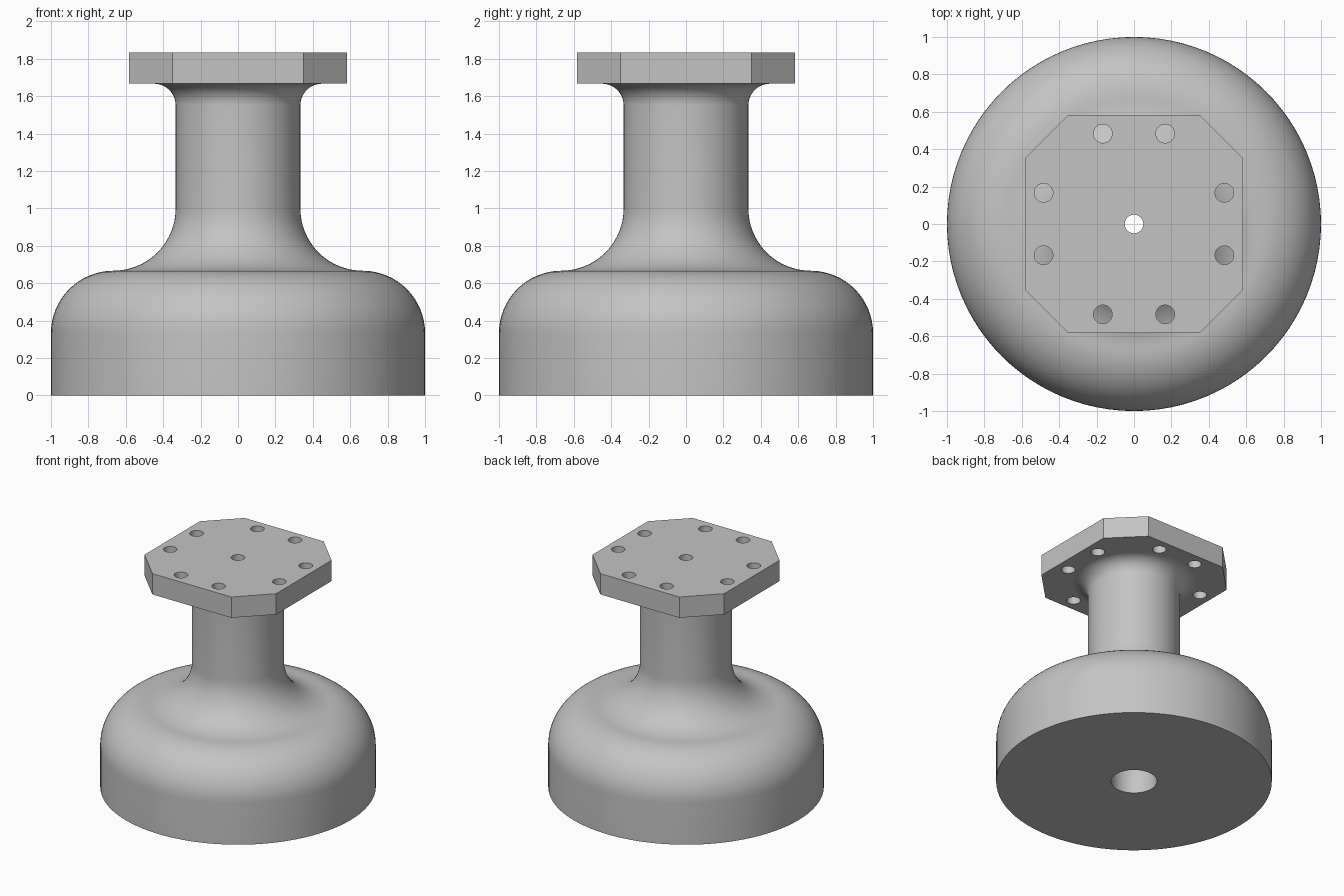
import bpy, bmesh
from math import sin, cos, pi, radians
from mathutils import Matrix, Vector

cube = bpy.data.objects.get("Cube")
if cube:
    bpy.data.objects.remove(cube, do_unlink=True)

U = 1 / 6  # design unit: the base radius is six units

grey = bpy.data.materials.new("plain grey")
grey.use_nodes = True
GREY = (0.55, 0.55, 0.55, 1)
grey.diffuse_color = GREY
grey.node_tree.nodes["Principled BSDF"].inputs["Base Color"].default_value = GREY


def make_object(name, bm):
    bmesh.ops.recalc_face_normals(bm, faces=bm.faces)
    mesh = bpy.data.meshes.new(name)
    bm.to_mesh(mesh)
    bm.free()
    mesh.materials.append(grey)
    obj = bpy.data.objects.new(name, mesh)
    bpy.context.collection.objects.link(obj)
    return obj


def smooth(obj):
    bpy.ops.object.select_all(action='DESELECT')
    obj.select_set(True)
    bpy.context.view_layer.objects.active = obj
    bpy.ops.object.shade_smooth_by_angle(angle=radians(30))


def arc(cx, cz, r, start, end, steps=16):
    angles = [radians(start + (end - start) * i / steps) for i in range(steps + 1)]
    return [(cx + r * cos(a), cz + r * sin(a)) for a in angles]


# Revolved body: rounded base, fillet, stem, small fillet under the plate, bore
BORE, TOP = 1, 10
profile = [(BORE, 0), (6, 0)]
profile += arc(4, 2, 2, 0, 90)
profile += arc(4, 6, 2, 270, 180)[1:]
profile += arc(2.7, 9.3, 0.7, 180, 90)
profile += [(BORE, TOP)]

bm = bmesh.new()
verts = [bm.verts.new((r * U, 0, z * U)) for r, z in profile]
edges = [bm.edges.new((a, b)) for a, b in zip(verts, verts[1:])]
edges.append(bm.edges.new((verts[-1], verts[0])))
bmesh.ops.spin(bm, geom=verts + edges, cent=(0, 0, 0), axis=(0, 0, 1),
               angle=2 * pi, steps=96, use_merge=True)
bmesh.ops.remove_doubles(bm, verts=bm.verts, dist=1e-5)
body = make_object("base_and_stem", bm)

# Square plate with chamfered corners
HALF, FLAT = 3.5, 2.1
bm = bmesh.new()
corners = []
for i in range(4):
    turn = Matrix.Rotation(i * pi / 2, 3, 'Z')
    for x, y in ((HALF, -FLAT), (HALF, FLAT)):
        corners.append(bm.verts.new(turn @ Vector((x, y, TOP)) * U))
face = bm.faces.new(corners)
grown = bmesh.ops.extrude_face_region(bm, geom=[face], use_keep_orig=True)
bmesh.ops.translate(bm, vec=(0, 0, U),
                    verts=[v for v in grown["geom"] if isinstance(v, bmesh.types.BMVert)])
plate = make_object("mounting_plate", bm)

# Centre hole and eight bolt holes
HOLE = 0.3
spots = [(0, 0)]
for s in (-1, 1):
    for t in (-1, 1):
        spots += [(s, t * 2.9), (s * 2.9, t)]
bm = bmesh.new()
for x, y in spots:
    bmesh.ops.create_cone(bm, cap_ends=True, segments=32, radius1=HOLE * U,
                          radius2=HOLE * U, depth=2 * U,
                          matrix=Matrix.Translation(Vector((x, y, TOP + 0.5)) * U))
cutter = make_object("hole_cutter", bm)
cutter.hide_render = True

cut = plate.modifiers.new("holes", 'BOOLEAN')
cut.operation = 'DIFFERENCE'
cut.solver = 'EXACT'
cut.object = cutter
bpy.context.view_layer.objects.active = plate
bpy.ops.object.modifier_apply(modifier=cut.name)
bpy.data.objects.remove(cutter, do_unlink=True)

for part in (body, plate):
    smooth(part)
